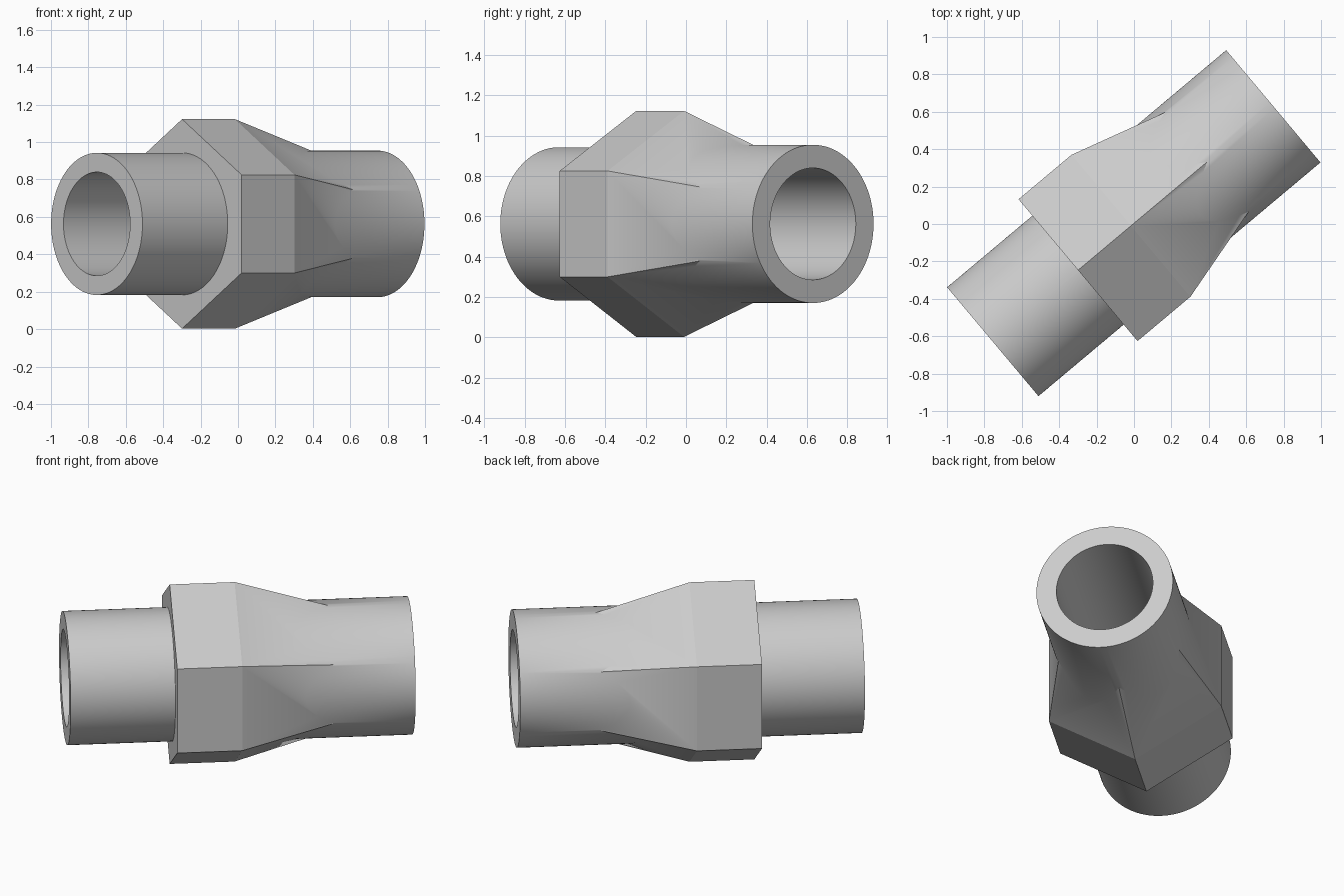
import bpy, bmesh, math

cube = bpy.data.objects.get("Cube")
if cube:
    bpy.data.objects.remove(cube, do_unlink=True)

CENTRE, TURN, SEGMENTS = (-0.005, 0, 0.5625), math.radians(40), 128
OUTER, BORE = 0.392, 0.277

grey = bpy.data.materials.new("plain grey")
grey.use_nodes = True
grey.diffuse_color = (0.6, 0.6, 0.6, 1)
grey.node_tree.nodes["Principled BSDF"].inputs["Base Color"].default_value = grey.diffuse_color


def circle(radius):
    angles = [math.tau * (i + 0.5) / SEGMENTS for i in range(SEGMENTS)]
    return [(radius * math.cos(a), radius * math.sin(a)) for a in angles]


def loft(name, sections):
    """Solid through cross-sections given as (position along axis, outline)."""
    bm = bmesh.new()
    rings = [[bm.verts.new((x, y, z)) for y, z in outline] for x, outline in sections]
    for a, b in zip(rings, rings[1:]):
        for i in range(len(a)):
            j = (i + 1) % len(a)
            bm.faces.new((a[i], a[j], b[j], b[i]))
    bm.faces.new(rings[0])
    bm.faces.new(rings[-1])
    bmesh.ops.recalc_face_normals(bm, faces=bm.faces[:])
    mesh = bpy.data.meshes.new(name)
    bm.to_mesh(mesh)
    bm.free()
    mesh.materials.append(grey)
    obj = bpy.data.objects.new(name, mesh)
    bpy.context.collection.objects.link(obj)
    obj.location = CENTRE
    obj.rotation_euler.z = TURN
    return obj


def combine(target, other, operation):
    mod = target.modifiers.new(operation.lower(), 'BOOLEAN')
    mod.operation, mod.solver, mod.object = operation, 'EXACT', other
    bpy.context.view_layer.objects.active = target
    bpy.ops.object.modifier_apply(modifier=mod.name)
    bpy.data.objects.remove(other, do_unlink=True)


# Hexagonal grip with a corner on top, tapering into the pipe
hexagon = [(0, 0.56), (0.495, 0.2625), (0.495, -0.2625),
           (0, -0.56), (-0.495, -0.2625), (-0.495, 0.2625)]
tip = [(y * 0.68, z * 0.68) for y, z in hexagon]
fitting = loft("pipe_fitting", [(-0.384, hexagon), (-0.015, hexagon), (0.553, tip)])

# Narrow and wide pipe ends in one stepped body
pipe = loft("pipe", [(-0.979, circle(0.38)), (-0.3, circle(0.38)),
                     (-0.3, circle(OUTER)), (0.979, circle(OUTER))])
combine(fitting, pipe, 'UNION')

# Bore through the whole length
bore = loft("bore_cutter", [(-1.2, circle(BORE)), (1.2, circle(BORE))])
combine(fitting, bore, 'DIFFERENCE')

# Smooth shading, with the end of the straight grip kept crisp
bpy.ops.object.select_all(action='DESELECT')
fitting.select_set(True)
bpy.context.view_layer.objects.active = fitting
bpy.ops.object.shade_smooth_by_angle(angle=math.radians(30))
bm = bmesh.new()
bm.from_mesh(fitting.data)
for edge in bm.edges:
    if all(abs(v.co.x + 0.015) < 0.002 for v in edge.verts):
        edge.smooth = False
bm.to_mesh(fitting.data)
bm.free()
